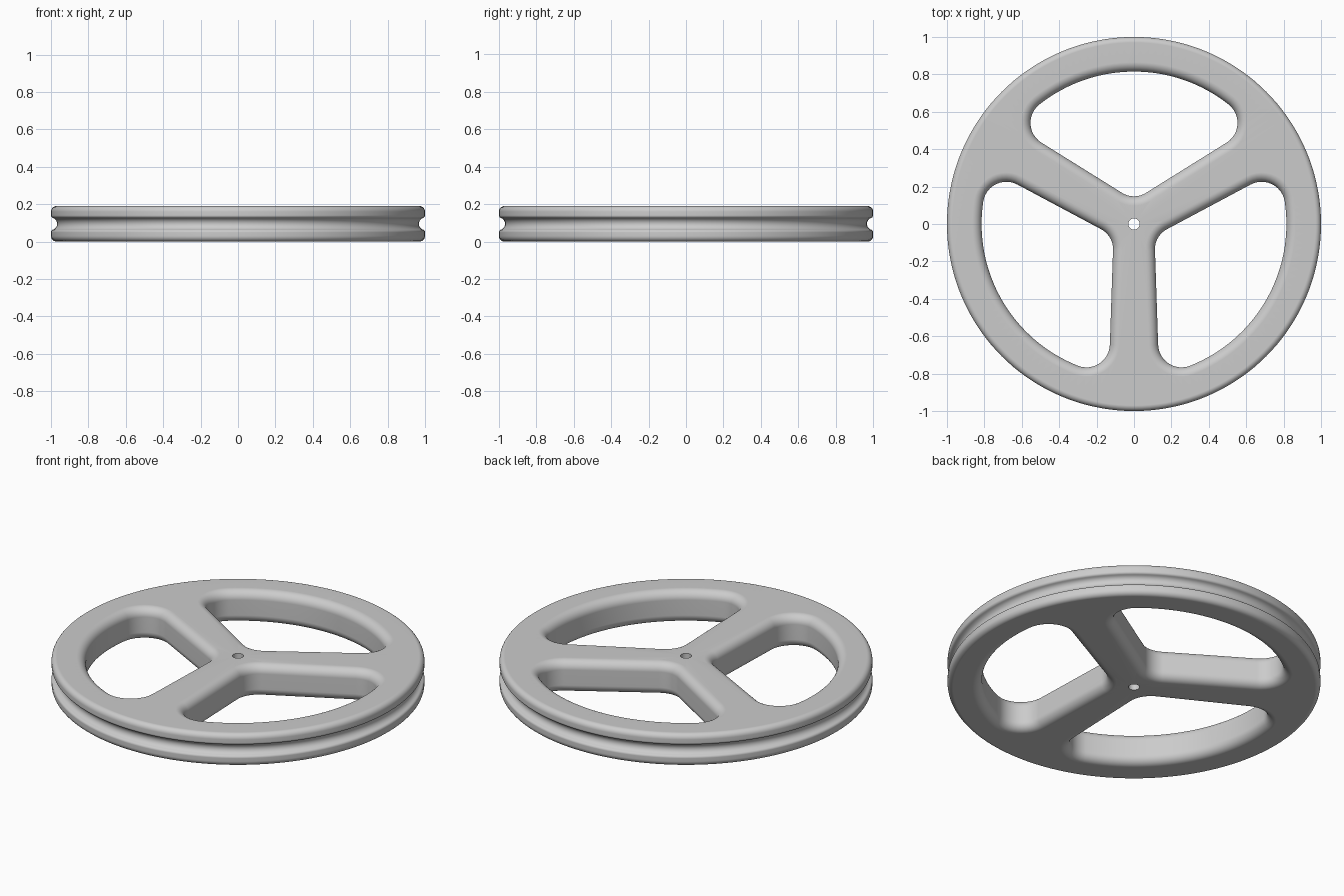
import bpy, bmesh
from math import pi, sin, cos, sqrt, atan2, radians
from mathutils import Vector, Matrix

cube = bpy.data.objects.get("Cube")
if cube:
    bpy.data.objects.remove(cube, do_unlink=True)

HEIGHT, MID = 0.19, 0.095
FILLET = 0.05          # rounding of the window edges
BORE = 0.03

grey = bpy.data.materials.new("light grey")
grey.use_nodes = True
COLOUR = (0.6, 0.6, 0.6, 1)
grey.diffuse_color = COLOUR
grey.node_tree.nodes["Principled BSDF"].inputs["Base Color"].default_value = COLOUR


def arc(cx, cy, r, a0, a1, n):
    """Points along an arc, angles in radians."""
    return [Vector((cx + r * cos(a0 + (a1 - a0) * i / n),
                    cy + r * sin(a0 + (a1 - a0) * i / n))) for i in range(n + 1)]


def loft(name, rings, close_rings=False, caps=False):
    """Skin a list of closed rings of 3D points."""
    bm = bmesh.new()
    loops = [[bm.verts.new(p) for p in ring] for ring in rings]
    pairs = list(zip(loops, loops[1:]))
    if close_rings:
        pairs.append((loops[-1], loops[0]))
    for a, b in pairs:
        for i in range(len(a)):
            j = (i + 1) % len(a)
            bm.faces.new((a[i], a[j], b[j], b[i]))
    if caps:
        bm.faces.new(loops[0])
        bm.faces.new(loops[-1])
    bmesh.ops.recalc_face_normals(bm, faces=bm.faces)
    mesh = bpy.data.meshes.new(name)
    bm.to_mesh(mesh)
    bm.free()
    mesh.materials.append(grey)
    obj = bpy.data.objects.new(name, mesh)
    bpy.context.collection.objects.link(obj)
    return obj


# Wheel section: bore, rounded rim corners, rope groove with rounded lips
groove, lip, corner = 0.033, 0.015, 0.03
lip_dz = sqrt((groove + lip) ** 2 - lip ** 2)
lip_angle = atan2(lip_dz, lip)
upper = [Vector((BORE, HEIGHT))]
upper += arc(1 - corner, HEIGHT - corner, corner, pi / 2, 0, 6)
upper += arc(1 - lip, MID + lip_dz, lip, 0, -lip_angle, 5)
upper += arc(1, MID, groove, pi - lip_angle, pi, 6)[1:]
lower = [Vector((p.x, HEIGHT - p.y)) for p in reversed(upper[:-1])]

SEGMENTS = 144
turns = [2 * pi * i / SEGMENTS for i in range(SEGMENTS)]
wheel = loft("pulley_wheel",
             [[(p.x * cos(a), p.x * sin(a), p.y) for a in turns] for p in upper + lower],
             close_rings=True)

# Window outline, pointing to +y: outer arc, two outer corners, one inner corner
OUTER, R_OUT, R_IN = 0.815, 0.125, 0.12
spoke = radians(30)
taper = radians(1.9)
offset = 0.129 + R_OUT
along = sqrt((OUTER - R_OUT) ** 2 - offset ** 2)
cx = along * cos(spoke) - offset * sin(spoke)
cy = along * sin(spoke) + offset * cos(spoke)
edge = spoke + taper                 # direction of the window's spoke side
rim_angle = atan2(cy, cx)
inner_y = 0.148 + R_IN
centres = [(cx, cy, R_OUT, edge - pi / 2, rim_angle, 12),
           (0, 0, OUTER, rim_angle, pi - rim_angle, 32),
           (-cx, cy, R_OUT, pi - rim_angle, 3 * pi / 2 - edge, 12),
           (0, inner_y, R_IN, 3 * pi / 2 - edge, 3 * pi / 2 + edge, 12)]


def window_ring(grow, z, turn):
    """The window outline grown outwards by a distance."""
    pts = []
    for x, y, r, a0, a1, n in centres:
        pts += arc(x, y, r + grow, a0, a1, n)
    clean = [p for i, p in enumerate(pts) if (p - pts[i - 1]).length > 1e-3]
    rot = Matrix.Rotation(turn, 3, 'Z')
    return [rot @ Vector((p.x, p.y, z)) for p in clean]


# Cutter levels flare out at both faces, to round the window edges
STEPS = 8
flare = []
for i in range(STEPS + 1):
    a = pi / 2 * i / STEPS
    flare.append((FILLET * (1 - cos(a)), HEIGHT - FILLET + FILLET * sin(a)))
flare.append((FILLET, HEIGHT + 0.05))
levels = [(g, HEIGHT - z) for g, z in reversed(flare)] + flare

cutters = []
for k in range(3):
    rings = [window_ring(g, z, k * 2 * pi / 3) for g, z in levels]
    cutter = loft("window_cutter_%d" % (k + 1), rings, caps=True)
    cutters.append(cutter)
    cut = wheel.modifiers.new("window", 'BOOLEAN')
    cut.operation = 'DIFFERENCE'
    cut.solver = 'EXACT'
    cut.object = cutter

# Apply the cuts and shade smooth
bpy.ops.object.select_all(action='DESELECT')
wheel.select_set(True)
bpy.context.view_layer.objects.active = wheel
for mod in list(wheel.modifiers):
    bpy.ops.object.modifier_apply(modifier=mod.name)
for cutter in cutters:
    bpy.data.objects.remove(cutter, do_unlink=True)
bpy.ops.object.shade_smooth_by_angle(angle=radians(40))
weighted = wheel.modifiers.new("even_shading", 'WEIGHTED_NORMAL')
weighted.keep_sharp = True
